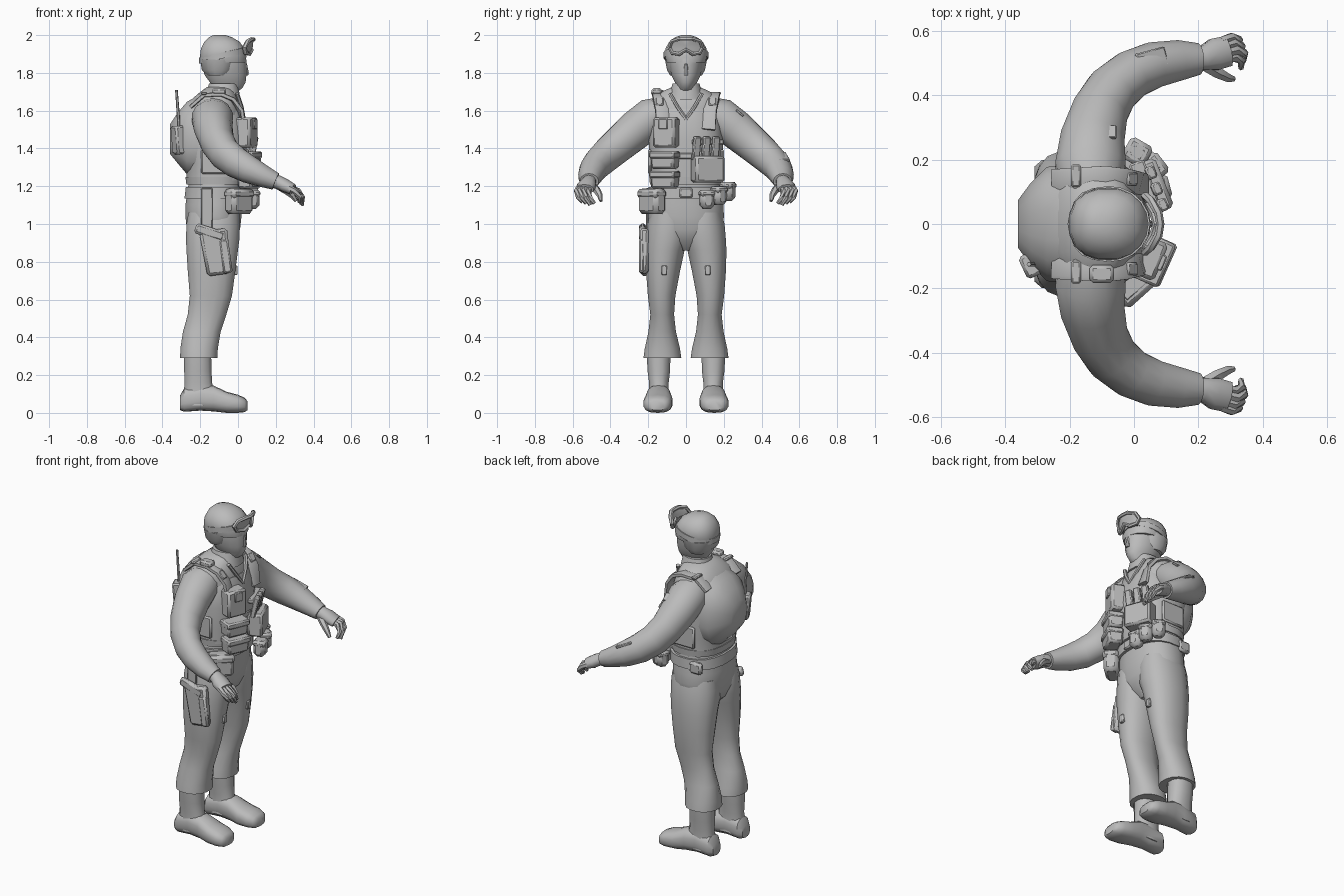
import bpy, bmesh, math
from mathutils import Vector, Matrix

grey = bpy.data.materials.new("neutral_grey")
grey.diffuse_color = (0.5, 0.5, 0.5, 1)


def finish(bm, name, angle=40):
    bmesh.ops.recalc_face_normals(bm, faces=bm.faces[:])
    me = bpy.data.meshes.new(name)
    bm.to_mesh(me)
    bm.free()
    me.materials.append(grey)
    ob = bpy.data.objects.new(name, me)
    bpy.context.collection.objects.link(ob)
    bpy.ops.object.select_all(action='DESELECT')
    ob.select_set(True)
    bpy.context.view_layer.objects.active = ob
    bpy.ops.object.shade_smooth_by_angle(angle=math.radians(angle))
    return ob


def skin(name, rings, angle=40, closed=False):
    """Bridge rings of points and cap both ends."""
    bm = bmesh.new()
    vs = [[bm.verts.new(p) for p in r] for r in rings]
    n = len(vs[0])
    pairs = list(zip(vs, vs[1:])) + ([(vs[-1], vs[0])] if closed else [])
    for a, b in pairs:
        for i in range(n):
            bm.faces.new((a[i], a[(i + 1) % n], b[(i + 1) % n], b[i]))
    if not closed:
        bm.faces.new(vs[0])
        bm.faces.new(vs[-1])
    return finish(bm, name, angle)


def oval(n, power):
    for i in range(n):
        t = 2 * math.pi * (i + 0.5) / n
        c, s = math.cos(t), math.sin(t)
        yield (math.copysign(abs(c) ** (2 / power), c), math.copysign(abs(s) ** (2 / power), s))


def loft(name, rows, axis='z', n=16, power=2.3, s=1, angle=40):
    """Rows: z, x0, x1, y0, y1 (axis z) or x, y0, y1, z0, z1 (axis x)."""
    rings = []
    for h, a0, a1, b0, b1 in rows:
        ring = []
        for u, v in oval(n, power):
            a, b = (a0 + a1) / 2 + u * (a1 - a0) / 2, (b0 + b1) / 2 + v * (b1 - b0) / 2
            ring.append((a, b * s, h) if axis == 'z' else (h, a * s, b))
        rings.append(ring)
    return skin(name, rings, angle)


def body(name, rows, **k):
    """Loft symmetric in y. Rows: z, x0, x1, half width."""
    return loft(name, [(z, a, b, -w, w) for z, a, b, w in rows], **k)


def tube(name, pts, n=8, s=1, closed=False, power=2):
    """Rows: x, y, z, horizontal radius, vertical radius."""
    P = [Vector(p[:3]) for p in pts]
    rings = []
    for i, p in enumerate(pts):
        nxt = P[(i + 1) % len(P)] if closed else P[min(i + 1, len(P) - 1)]
        prv = P[i - 1] if closed else P[max(i - 1, 0)]
        t = (nxt - prv).normalized()
        ref = Vector((1, 0, 0)) if closed or abs(t.z) > 0.97 else Vector((0, 0, 1))
        a = t.cross(ref).normalized()
        b = a.cross(t)
        ring = [P[i] + a * u * p[3] + b * v * p[4] for u, v in oval(n, power)]
        rings.append([(q.x, q.y * s, q.z) for q in ring])
    return skin(name, rings, 50, closed)


def box(name, c, size, yaw=0, pitch=0, roll=0, bevel=0.012, taper=1):
    bm = bmesh.new()
    bmesh.ops.create_cube(bm, size=1)
    for v in bm.verts:
        k = taper if v.co.z < 0 else 1
        v.co = Vector((v.co.x * size[0] * k, v.co.y * size[1] * k, v.co.z * size[2]))
    bmesh.ops.bevel(bm, geom=bm.edges[:], offset=bevel, segments=1, affect='EDGES')
    R = Matrix.Rotation(math.radians(yaw), 4, 'Z') @ Matrix.Rotation(math.radians(pitch), 4, 'Y') \
        @ Matrix.Rotation(math.radians(roll), 4, 'X')
    bmesh.ops.transform(bm, matrix=Matrix.Translation(c) @ R, verts=bm.verts[:])
    return finish(bm, name, 40)


# Torso, vest and belt
body("torso", [(0.86, -.2, -.06, .04), (0.91, -.25, -.012, .13), (0.97, -.272, .012, .195), (1.04, -.28, .02, .203),
               (1.1, -.28, .025, .2), (1.2, -.265, .025, .188),
               (1.3, -.26, .03, .178), (1.42, -.28, .035, .185), (1.53, -.29, .03, .195), (1.62, -.265, .015, .195),
               (1.67, -.235, .0, .175), (1.70, -.2, -.015, .13), (1.725, -.165, -.03, .075)], n=20)
body("vest", [(1.23, -.275, .04, .19), (1.32, -.275, .045, .192), (1.45, -.3, .048, .2),
              (1.55, -.3, .04, .19), (1.61, -.27, .02, .165)], n=20, power=2.6)
body("belt", [(1.135, -.285, .04, .203), (1.195, -.278, .04, .2)], n=20, power=2.4)
body("waist_band", [(1.21, -.275, .038, .193), (1.25, -.28, .042, .197)], n=20, power=2.4)
loft("back_pack", [(-.36, -.075, .075, 1.37, 1.53), (-.32, -.13, .13, 1.32, 1.59), (-.27, -.18, .18, 1.26, 1.65),
                   (-.2, -.185, .185, 1.24, 1.69)], axis='x', n=16, power=2.5, angle=50)
body("collar", [(1.66, -.185, .015, .1), (1.70, -.165, .008, .085), (1.745, -.155, .0, .072)], angle=50)

# Head, cap and goggles
body("head", [(1.69, -.145, -.015, .06), (1.72, -.14, .025, .045), (1.75, -.15, .042, .06), (1.79, -.18, .047, .08),
              (1.84, -.19, .047, .088), (1.90, -.19, .045, .095), (1.95, -.18, .02, .085)], power=2)
body("cap", [(1.855, -.2, .045, .104), (1.89, -.203, .046, .114), (1.93, -.198, .035, .11), (1.965, -.18, .01, .09),
             (1.988, -.155, -.03, .06), (2.0, -.13, -.065, .025)])
body("cap_sides", [(1.785, -.165, -.05, .085), (1.815, -.193, -.015, .102), (1.87, -.202, -.005, .113)])
loft("nose", [(1.785, .03, .054, -.014, .014), (1.8, .03, .058, -.014, .014), (1.85, .03, .048, -.008, .008)], n=8)

half = [(.0, 1.922), (.035, 1.9), (.072, 1.905), (.088, 1.935), (.074, 1.968), (.035, 1.979)]
outline = half + [(0, 1.977)] + [(-y, z) for y, z in half[:0:-1]]
gx = lambda y, z: 0.074 - 5 * y * y + (z - 1.94) * 0.2
tube("goggle_rim", [(gx(y, z), y, z, .011, .013) for y, z in outline], n=6, closed=True)
bm = bmesh.new()
mid = bm.verts.new((.08, 0, 1.942))
rim = [bm.verts.new((gx(y, z), y, z)) for y, z in outline]
for i in range(len(rim)):
    bm.faces.new((mid, rim[i - 1], rim[i]))
finish(bm, "goggle_lens")
strap = []
for i in range(20):
    t = 2 * math.pi * i / 20
    x, y = -.078 + .128 * math.cos(t), .118 * math.sin(t)
    strap.append([(-.078 + (x + .078) * k, y * k, 1.893 + .22 * (x + .078) + dz)
                  for k, dz in ((.95, -.016), (1, -.016), (1, .016), (.95, .016))])
skin("goggle_strap", strap, 40, True)

finger_y = [.505, .527, .548, .567]
for s, side in ((1, "left_"), (-1, "right_")):
    # Legs and boots
    loft(side + "trouser_leg", [(.29, -.308, -.108, .023, .227), (.34, -.307, -.105, .03, .22),
         (.43, -.293, -.09, .052, .2), (.52, -.268, -.06, .062, .19), (.62, -.257, -.03, .055, .203),
         (.75, -.268, -.012, .03, .213), (.86, -.275, .002, .006, .216), (.92, -.278, .01, -.015, .213),
         (1.0, -.275, .013, -.02, .206), (1.06, -.265, .01, .0, .19)], s=s, power=2.2)
    loft(side + "boot_shaft", [(.04, -.295, -.11, .085, .2), (.1, -.29, -.12, .09, .197), (.16, -.285, -.135, .09, .197),
         (.22, -.287, -.138, .083, .205), (.31, -.287, -.14, .08, .21)], s=s, n=12)
    loft(side + "boot_foot", [(-.308, .105, .18, .015, .09), (-.285, .085, .2, .006, .13), (-.2, .085, .203, .012, .15),
         (-.13, .078, .212, .008, .145), (-.06, .07, .224, .0, .112), (.0, .075, .226, .0, .096),
         (.035, .088, .215, .004, .08), (.05, .11, .192, .014, .062)], axis='x', s=s, n=14, power=2.6)
    # Arms
    tube(side + "sleeve", [(-.13, .1, 1.6, .09, .08), (-.135, .18, 1.565, .112, .105), (-.13, .26, 1.503, .102, .104),
         (-.108, .345, 1.43, .09, .097), (-.07, .412, 1.372, .083, .089), (-.01, .463, 1.325, .077, .084),
         (.06, .493, 1.287, .073, .074), (.14, .508, 1.25, .064, .058), (.2, .512, 1.225, .05, .046)], n=14, s=s)
    # Hands
    tube(side + "palm", [(.17, .512, 1.235, .038, .036), (.215, .515, 1.22, .04, .037), (.25, .526, 1.203, .052, .036),
         (.29, .536, 1.183, .05, .03)], n=10, s=s)
    for j, y in enumerate(finger_y):
        d = .008 * abs(j - 1)
        tube(side + "finger", [(.27, y, 1.192, .015, .018), (.318 - d, y + .012, 1.175, .015, .016),
             (.342 - d, y + .004, 1.142, .013, .014), (.34 - d, y - .02, 1.1 + d, .009, .01)], n=6, s=s)
    tube(side + "thumb", [(.21, .5, 1.205, .022, .022), (.255, .472, 1.178, .02, .021),
         (.288, .455, 1.15, .015, .016), (.308, .45, 1.122, .009, .01)], n=6, s=s)
    # Shoulder straps, collar edge and strap buckles
    tube(side + "shoulder_strap", [(.035, .12, 1.5, .036, .012), (.012, .128, 1.6, .036, .012),
         (-.03, .138, 1.66, .036, .012), (-.09, .145, 1.687, .036, .012), (-.18, .14, 1.682, .036, .012),
         (-.25, .135, 1.62, .036, .01)], s=s, power=5)
    tube(side + "collar_edge", [(-.005, .085, 1.69, .012, .01), (.018, .045, 1.62, .012, .01),
         (.03, .0, 1.555, .012, .01)], n=6, s=s)
    box(side + "strap_buckle", (-.01, s * .14, 1.645), (.05, .04, .022), pitch=50, bevel=.005)
    box(side + "strap_loop", (-.18, s * .15, 1.692), (.03, .07, .016), bevel=.005)
    # Side panels of the vest
    box(side + "side_panel", (-.12, s * .192, 1.33), (.15, .02, .13), bevel=.008)
    box(side + "thigh_patch", (-.012, s * .115, .755), (.02, .03, .05), bevel=.004)

box("shoulder_pad", (-.1, -.155, 1.702), (.075, .055, .035), bevel=.01)
box("forearm_plate", (.055, .51, 1.355), (.1, .06, .016), yaw=15, pitch=24, bevel=.004)
box("sleeve_patch", (-.1, .285, 1.588), (.09, .05, .012), roll=-40, bevel=.003)

# Chest rig, right side
box("radio_pouch", (.045, -.105, 1.485), (.085, .125, .16), yaw=-22)
box("radio_pouch_tab", (.085, -.12, 1.53), (.02, .05, .055), yaw=-22, bevel=.004)
for z, x in ((1.335, .055), (1.232, .06)):
    box("ammo_pouch", (x, -.112, z), (.09, .14, .09), yaw=-24, taper=.92)
    box("ammo_pouch_flap", (x + .004, -.113, z + .03), (.094, .145, .036), yaw=-24, bevel=.008)

# Chest rig, left side
box("map_pouch", (.055, .115, 1.29), (.085, .165, .14), yaw=22)
for i, y in enumerate((.055, .105, .155)):
    box("magazine", (.078 - i * .018, y, 1.4), (.03, .04, .13), yaw=22, pitch=12, bevel=.006)
box("magazine_band", (.035, .115, 1.435), (.05, .165, .03), yaw=20, bevel=.006)
box("chest_strap", (.042, .0, 1.36), (.016, .12, .03), bevel=.005)

# Belt pouches and buckle
box("belt_buckle", (.04, 0, 1.165), (.02, .07, .055), bevel=.008)
box("utility_pouch", (.005, -.18, 1.12), (.085, .15, .135), yaw=-48, bevel=.02)
box("utility_pouch_flap", (.007, -.182, 1.16), (.09, .155, .05), yaw=-48, bevel=.015)
for c, yaw in (((.075, .11, 1.13), 15), ((.06, .175, 1.15), 38), ((.01, .222, 1.172), 60)):
    box("grenade_pouch", c, (.07, .075, .1), yaw=yaw, bevel=.02)
    box("grenade_pouch_flap", (c[0], c[1], c[2] + .032), (.075, .079, .035), yaw=yaw, bevel=.012)
box("rear_belt_pouch", (-.2, .188, 1.15), (.08, .035, .07), bevel=.012)

# Thigh holster with pistol
box("holster_strap", (-.165, -.206, 1.08), (.06, .014, .22), bevel=.004)
box("holster", (-.115, -.22, .85), (.15, .05, .24), pitch=-8, taper=.85, bevel=.015)
box("holster_front_pouch", (-.065, -.235, .83), (.05, .03, .18), pitch=-8, bevel=.01)
box("pistol_grip", (-.15, -.23, .955), (.16, .035, .055), pitch=18, bevel=.012)

# Back radio with antenna
box("back_radio", (-.315, -.125, 1.445), (.055, .075, .15), yaw=25, pitch=-5, bevel=.01)
tube("antenna", [(-.312, -.125, 1.5, .009, .009), (-.318, -.125, 1.6, .008, .008), (-.326, -.125, 1.71, .007, .007)], n=6)
